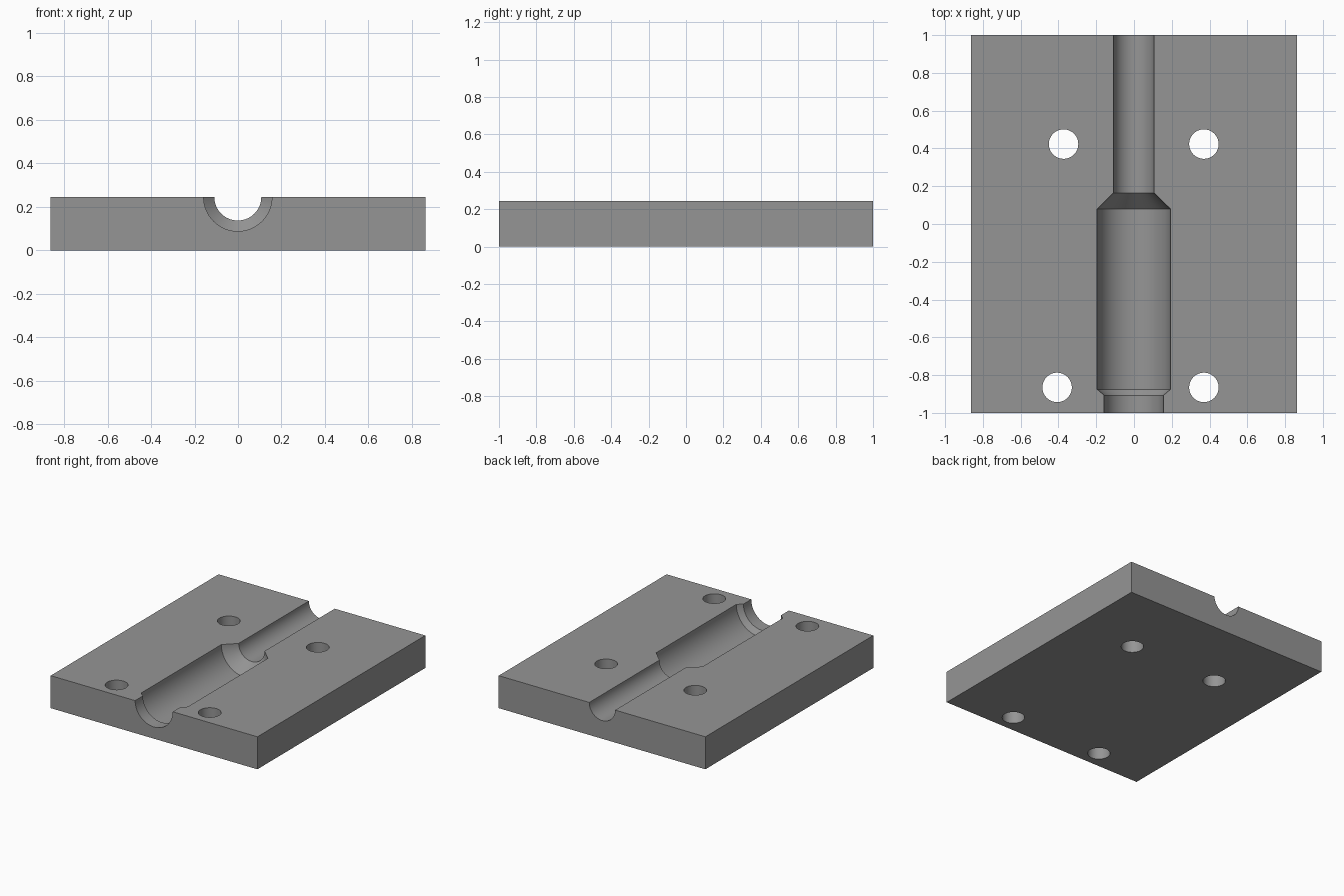
import bpy, bmesh, math
from mathutils import Matrix

if "Cube" in bpy.data.objects:
    bpy.data.objects.remove(bpy.data.objects["Cube"])

W, L, H = 0.862, 1.0, 0.245      # half width, half length, height
SEG = 64

grey = bpy.data.materials.new("mid_grey")
grey.diffuse_color = (0.3, 0.3, 0.3, 1)
grey.use_nodes = True
grey.node_tree.nodes["Principled BSDF"].inputs["Base Color"].default_value = grey.diffuse_color


def make_object(name, bm):
    bmesh.ops.recalc_face_normals(bm, faces=bm.faces)
    mesh = bpy.data.meshes.new(name)
    bm.to_mesh(mesh)
    bm.free()
    mesh.materials.append(grey)
    ob = bpy.data.objects.new(name, mesh)
    bpy.context.collection.objects.link(ob)
    return ob


def lathe_y(name, profile, x, z):
    """Closed solid turned around a line parallel to y; profile is (y, radius)."""
    bm = bmesh.new()
    rings = []
    for y, r in profile:
        rings.append([bm.verts.new((x + r * math.cos(2 * math.pi * i / SEG), y,
                                    z + r * math.sin(2 * math.pi * i / SEG)))
                      for i in range(SEG)])
    for a, b in zip(rings, rings[1:]):
        for i in range(SEG):
            j = (i + 1) % SEG
            bm.faces.new((a[i], a[j], b[j], b[i]))
    bm.faces.new(rings[0])
    bm.faces.new(rings[-1])
    return make_object(name, bm)


# Flat block
bm = bmesh.new()
bmesh.ops.create_cube(bm, size=1, matrix=Matrix.Translation((0, 0, H / 2))
                      @ Matrix.Diagonal((2 * W, 2 * L, H, 1)))
block = make_object("mould_block", bm)

# Stepped half-round channel along the top
cutters = [lathe_y("channel_cutter",
                   [(-1.1, 0.157), (-0.907, 0.157), (-0.875, 0.194),
                    (0.08, 0.194), (0.164, 0.108), (1.1, 0.108)], -0.001, H)]

# Four bolt holes
for x, y in ((-0.373, 0.423), (0.37, 0.423), (-0.407, -0.865), (0.37, -0.865)):
    bm = bmesh.new()
    bmesh.ops.create_cone(bm, cap_ends=True, segments=48, radius1=0.078,
                          radius2=0.078, depth=1,
                          matrix=Matrix.Translation((x, y, H / 2)))
    cutters.append(make_object("bolt_hole_cutter", bm))

# Cut, then remove the cutters
for cutter in cutters:
    mod = block.modifiers.new("cut", 'BOOLEAN')
    mod.operation = 'DIFFERENCE'
    mod.solver = 'EXACT'
    mod.object = cutter
    cutter.hide_render = True
bpy.context.view_layer.objects.active = block
block.select_set(True)
for mod in list(block.modifiers):
    bpy.ops.object.modifier_apply(modifier=mod.name)
for cutter in cutters:
    bpy.data.objects.remove(cutter)

# Smooth round walls, sharp edges
bpy.ops.object.shade_smooth_by_angle(angle=math.radians(25))
